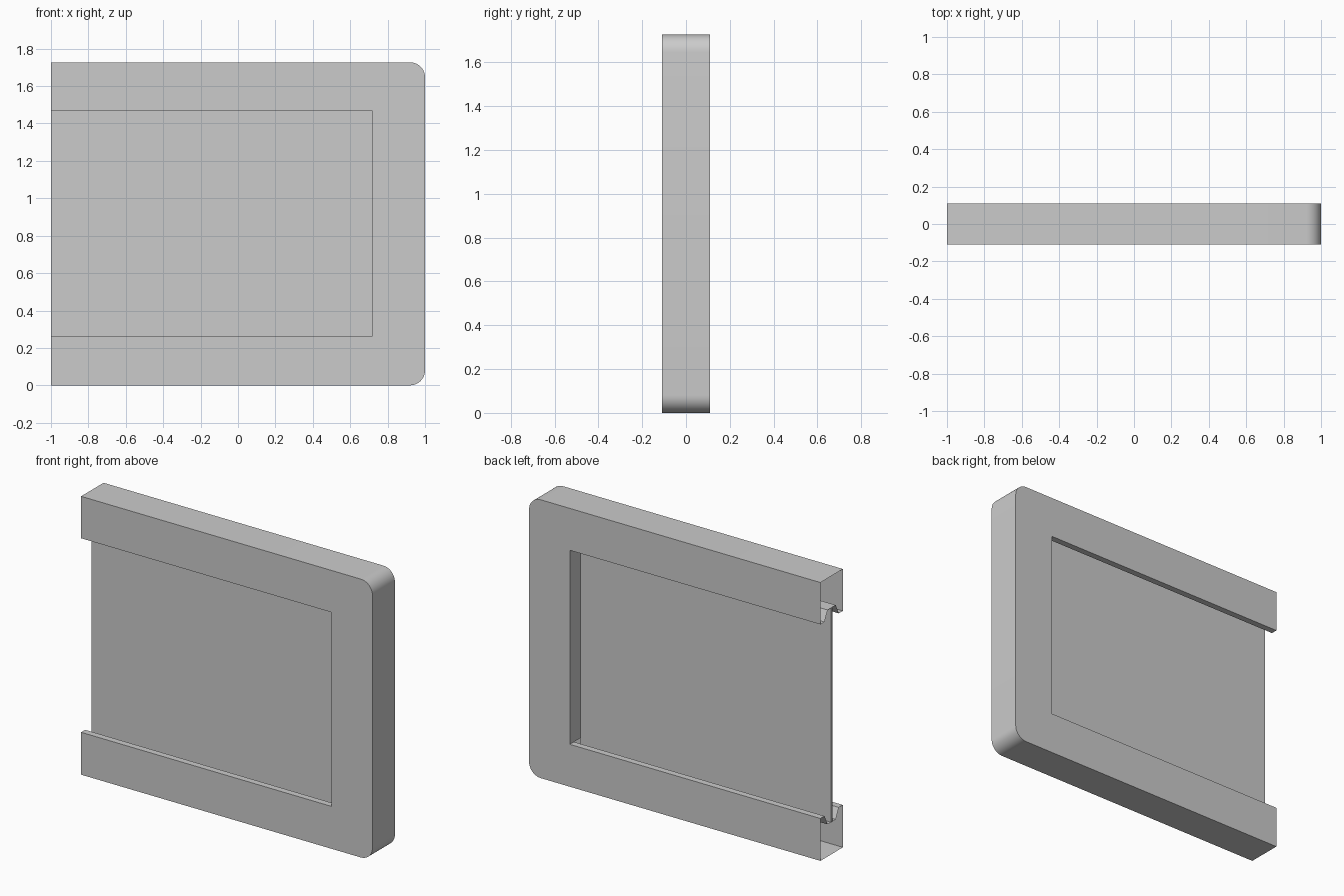
import bpy, bmesh
from math import sin, cos, pi

if "Cube" in bpy.data.objects:
    bpy.data.objects.remove(bpy.data.objects["Cube"])

H, D = 1.727, 0.11            # height, half depth
X0, X1, XS = -1.0, 1.0, 0.72  # open end, rounded end, inner edge of stile
Z0, Z1 = 0.263, 1.467         # visible opening
R, N = 0.08, 10               # corner radius, segments
G = 0.063                     # groove depth


def finish(name, bm, smooth=False):
    bmesh.ops.remove_doubles(bm, verts=bm.verts, dist=1e-5)
    mesh = bpy.data.meshes.new(name)
    bm.to_mesh(mesh)
    bm.free()
    ob = bpy.data.objects.new(name, mesh)
    bpy.context.collection.objects.link(ob)
    if smooth:
        bpy.context.view_layer.objects.active = ob
        ob.select_set(True)
        bpy.ops.object.shade_smooth_by_angle(angle=pi / 6)
        ob.select_set(False)
    return ob


def strip(bm, a, b):
    """Join two point rows with quads."""
    va, vb = [bm.verts.new(p) for p in a], [bm.verts.new(p) for p in b]
    for i in range(len(a) - 1):
        bm.faces.new((va[i], va[i + 1], vb[i + 1], vb[i]))


# Hollow frame shell: C-shaped front and back faces plus the rounded outer wall
outer = [(X0, 0)]
for cz, start in ((R, -pi / 2), (H - R, 0)):
    for i in range(N + 1):
        t = start + i * pi / 2 / N
        outer.append((X1 - R + R * cos(t), cz + R * sin(t)))
outer.append((X0, H))
inner = [(X0, Z1), (XS, Z1), (XS, Z0), (X0, Z0)]

bm = bmesh.new()
strip(bm, [(x, -D, z) for x, z in outer], [(x, D, z) for x, z in outer])
for y in (-D, D):
    face = bm.faces.new([bm.verts.new((x, y, z)) for x, z in outer + inner])
    if y > 0:
        face.normal_flip()
bmesh.ops.remove_doubles(bm, verts=bm.verts, dist=1e-5)
bmesh.ops.recalc_face_normals(bm, faces=bm.faces)
finish("frame_shell", bm, smooth=True)

# Folded rail lips with the panel groove between them, open at the left end
groove = [(-D, 0), (-0.07, 0), (-0.04, G), (0.04, G), (0.07, 0), (D, 0)]
for name, z, s in (("top_rail_groove", Z1, 1), ("bottom_rail_groove", Z0, -1)):
    bm = bmesh.new()
    strip(bm, [(X0, y, z + s * d) for y, d in groove],
          [(XS, y, z + s * d) for y, d in groove])
    if s > 0:
        bmesh.ops.reverse_faces(bm, faces=bm.faces)
    bm.normal_update()
    finish(name, bm)

# Flat inner wall of the stile
bm = bmesh.new()
strip(bm, [(XS, -D, Z0), (XS, -D, Z1)], [(XS, D, Z0), (XS, D, Z1)])
finish("stile_inner_wall", bm)

# Thin panel seated in the grooves
bm = bmesh.new()
bmesh.ops.create_cube(bm, size=1)
bmesh.ops.scale(bm, verts=bm.verts, vec=(XS - X0, 0.014, Z1 - Z0 + 2 * G))
bmesh.ops.translate(bm, verts=bm.verts, vec=((X0 + XS) / 2, 0, H / 2))
finish("panel", bm)
